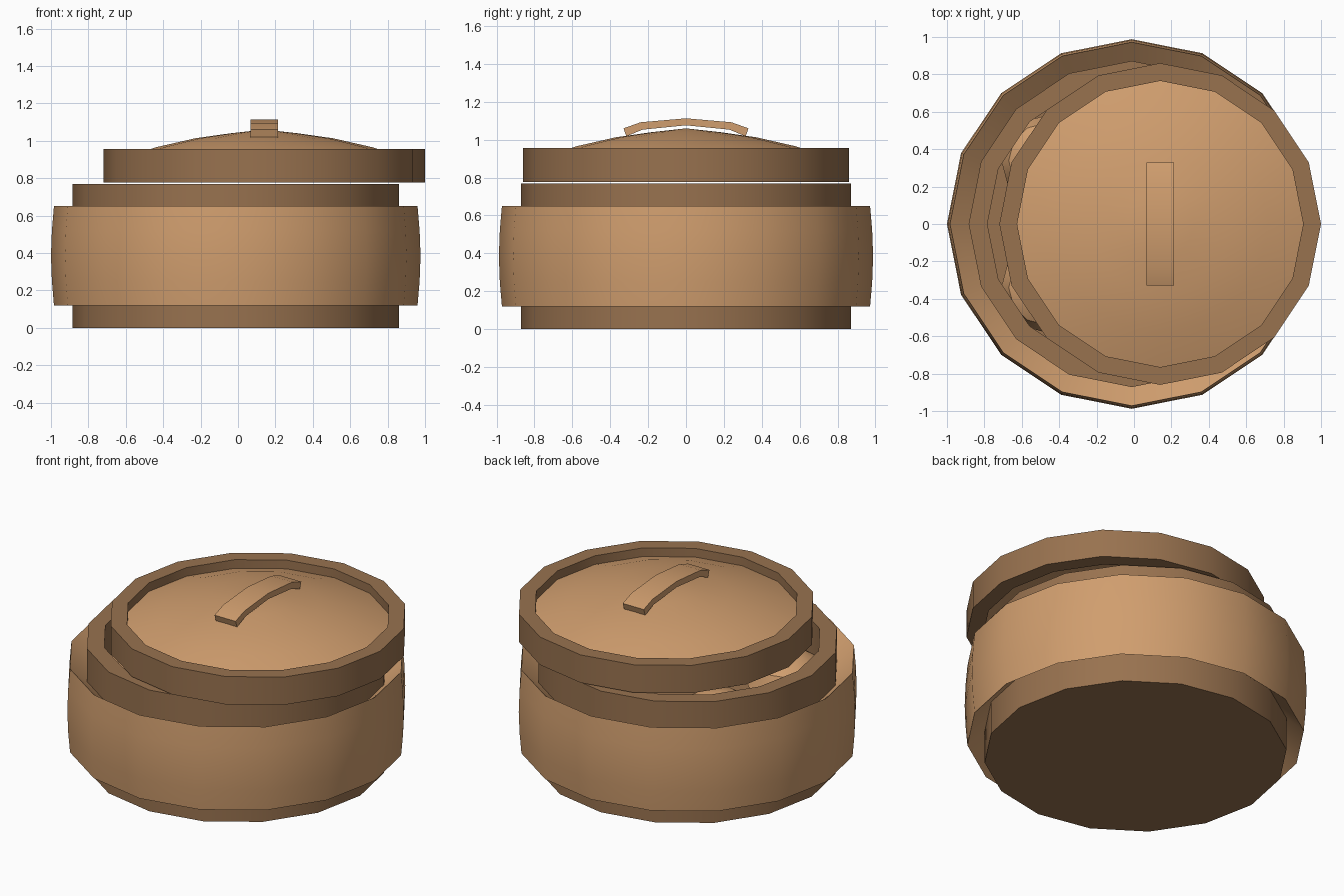
import bpy, bmesh, math

if "Cube" in bpy.data.objects:
    bpy.data.objects.remove(bpy.data.objects["Cube"])

def material(name, rgb):
    m = bpy.data.materials.new(name)
    m.diffuse_color = (*rgb, 1)
    m.use_nodes = True
    m.node_tree.nodes["Principled BSDF"].inputs["Base Color"].default_value = m.diffuse_color
    return m

LIGHT = material("light bamboo", (0.63, 0.34, 0.156))
DARK = material("dark bamboo", (0.315, 0.168, 0.078))
SIDES = 16

def finish(name, bm, mat):
    bmesh.ops.recalc_face_normals(bm, faces=bm.faces)
    me = bpy.data.meshes.new(name)
    bm.to_mesh(me)
    bm.free()
    ob = bpy.data.objects.new(name, me)
    bpy.context.collection.objects.link(ob)
    me.materials.append(mat)
    bpy.ops.object.select_all(action='DESELECT')
    ob.select_set(True)
    bpy.context.view_layer.objects.active = ob
    bpy.ops.object.shade_smooth_by_angle(angle=math.radians(30))
    return ob

def lathe(name, profile, cx, mat, cy=0, closed=False, sides=SIDES):
    """Revolve (radius, z) points about a vertical axis at cx, cy."""
    bm = bmesh.new()
    rings = []
    for r, z in profile:
        if r == 0:
            rings.append([bm.verts.new((cx, cy, z))] * sides)
        else:
            rings.append([bm.verts.new((cx + r * math.cos(math.tau * i / sides),
                                        cy + r * math.sin(math.tau * i / sides), z))
                          for i in range(sides)])
    pairs = list(zip(rings, rings[1:]))
    if closed:
        pairs.append((rings[-1], rings[0]))
    for a, b in pairs:
        for i in range(sides):
            j = (i + 1) % sides
            bm.faces.new(list(dict.fromkeys((a[i], a[j], b[j], b[i]))))
    return finish(name, bm, mat)

BASE_X, LID_X = -0.012, 0.14

# Basket drum: outer wall, rim, inner wall and floor
lathe("basket", [(0, 0), (0.872, 0), (0.872, 0.77), (0.772, 0.77),
                 (0.772, 0.42), (0, 0.42)], BASE_X, DARK)

# Bulging belt whose top and bottom slope in to the drum
lathe("belt", [(0.86, 0.22), (0.972, 0.12), (0.983, 0.25), (0.988, 0.385),
               (0.983, 0.52), (0.972, 0.65), (0.86, 0.55)], BASE_X, LIGHT, closed=True)

# Lid ring and shallow dome
lathe("lid_ring", [(0.86, 0.778), (0.86, 0.955), (0.765, 0.955), (0.765, 0.778)],
      LID_X, DARK, closed=True)
lathe("lid_dome", [(0, 1.035), (0.765, 0.88), (0.765, 0.9), (0.58, 0.965),
                   (0.37, 1.013), (0.18, 1.04), (0, 1.06)], LID_X, LIGHT)

# Arched handle strip
bm = bmesh.new()
arch = [(-0.33, 1.06), (-0.24, 1.092), (0, 1.113), (0.24, 1.092), (0.33, 1.06)]
under = [(0.315, 1.018), (0.23, 1.053), (0, 1.076), (-0.23, 1.053), (-0.315, 1.018)]
loops = [[bm.verts.new((x, y, z)) for y, z in arch + under] for x in (0.066, 0.214)]
n = len(loops[0])
for i in range(n):
    j = (i + 1) % n
    bm.faces.new((loops[0][i], loops[0][j], loops[1][j], loops[1][i]))
for lp in loops:
    for i in range(4):
        bm.faces.new((lp[i], lp[i + 1], lp[n - 2 - i], lp[n - 1 - i]))
finish("handle", bm, LIGHT)

# Buns inside, peeking out through the gap beside the lid
for k in range(4):
    x, y = (-0.47, 0.47)[k % 2], (-0.34, 0.34)[k // 2]
    lathe("bun_%d" % (k + 1), [(0.2, 0.42), (0.24, 0.5), (0.2, 0.61), (0.11, 0.67), (0, 0.69)],
          x, LIGHT, cy=y, sides=12)
